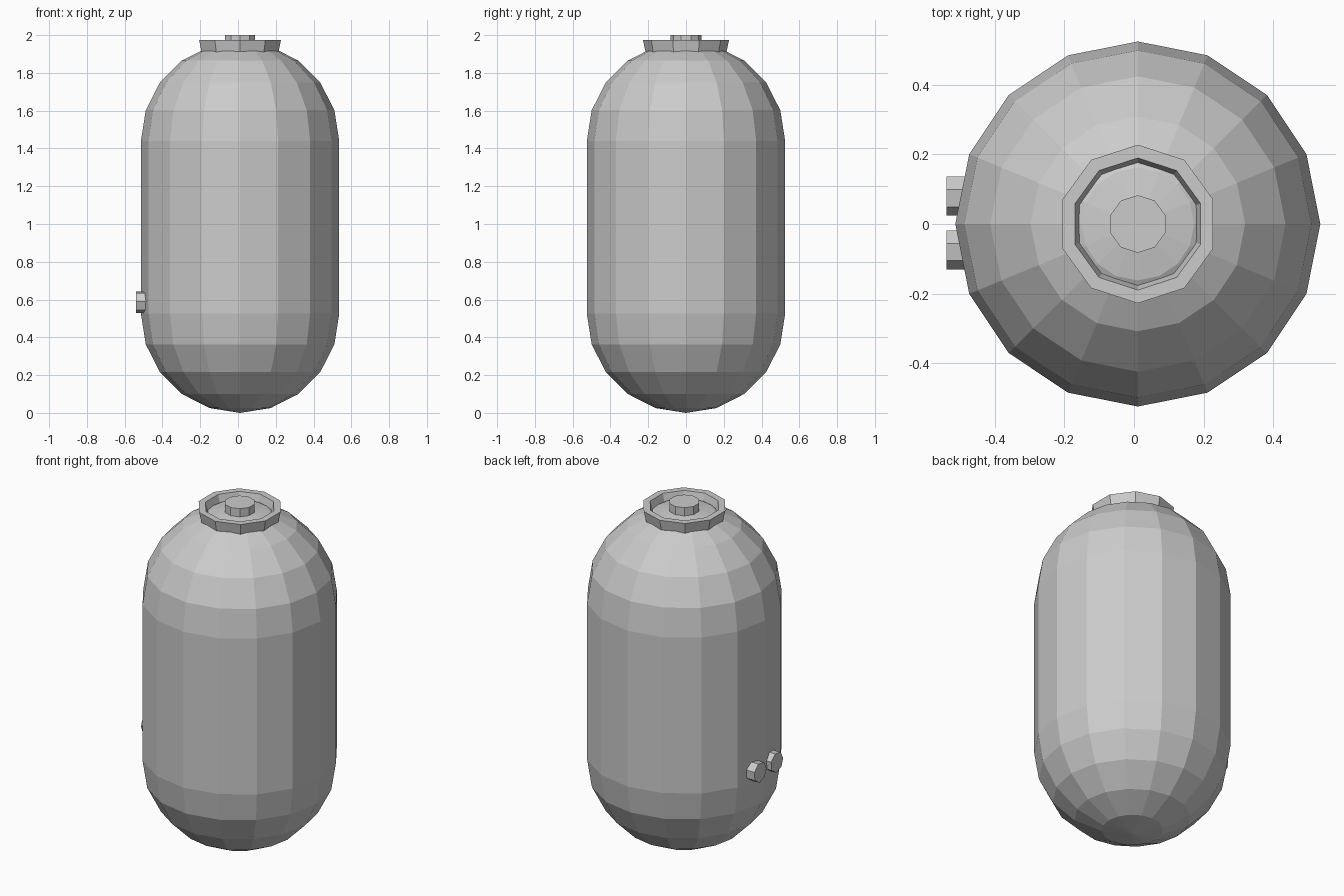
import bpy, bmesh
from math import sin, cos, pi, radians
from mathutils import Matrix

if "Cube" in bpy.data.objects:
    bpy.data.objects.remove(bpy.data.objects["Cube"])


def lathe(name, profile, sides, phase=0.0, matrix=Matrix(), closed=False):
    """Flat-shaded revolve of (radius, z) points; zero radius makes a pole."""
    bm = bmesh.new()
    rings = []
    for r, z in profile:
        if r == 0:
            rings.append([bm.verts.new((0, 0, z))] * sides)
        else:
            rings.append([bm.verts.new((r * cos(phase + 2 * pi * i / sides),
                                        r * sin(phase + 2 * pi * i / sides), z))
                          for i in range(sides)])
    pairs = list(zip(rings, rings[1:]))
    if closed:
        pairs.append((rings[-1], rings[0]))
    for a, b in pairs:
        for i in range(sides):
            j = (i + 1) % sides
            bm.faces.new(dict.fromkeys((a[i], a[j], b[j], b[i])))
    if not closed:
        for ring in (rings[0], rings[-1]):
            if ring[0] is not ring[1]:
                bm.faces.new(ring)
    bmesh.ops.recalc_face_normals(bm, faces=bm.faces)
    mesh = bpy.data.meshes.new(name)
    bm.to_mesh(mesh)
    bm.free()
    obj = bpy.data.objects.new(name, mesh)
    obj.matrix_world = matrix
    bpy.context.collection.objects.link(obj)
    return obj


R = 0.525
CENTRE = Matrix.Translation((0.011, 0, 0))

# Tank: capsule with five-step domed ends
low = [(R * sin(radians(18 * k)) if k else 0, R - R * cos(radians(18 * k)))
       for k in range(6)]
high = [(r, 1.965 - z) for r, z in reversed(low)]
lathe("tank_body", low + high, 16, 0, CENTRE)

# Flared collar ring on top
lathe("top_collar", [(0.214, 1.91), (0.228, 1.975), (0.19, 1.975), (0.17, 1.91)],
      10, pi / 2, CENTRE, closed=True)

# Valve knob inside the collar
lathe("top_knob", [(0.083, 1.93), (0.083, 2.0)], 10, pi / 2, CENTRE)

# Two seven-sided stubs on the left side, axis along x
along_x = Matrix(((0, 0, 1, 0), (1, 0, 0, 0), (0, 1, 0, 0), (0, 0, 0, 1)))
for label, y in (("back", 0.082), ("front", -0.073)):
    lathe("side_stub_" + label, [(0.058, -0.54), (0.058, -0.46)], 7, radians(21.4),
          Matrix.Translation((0, y, 0.586)) @ along_x)
